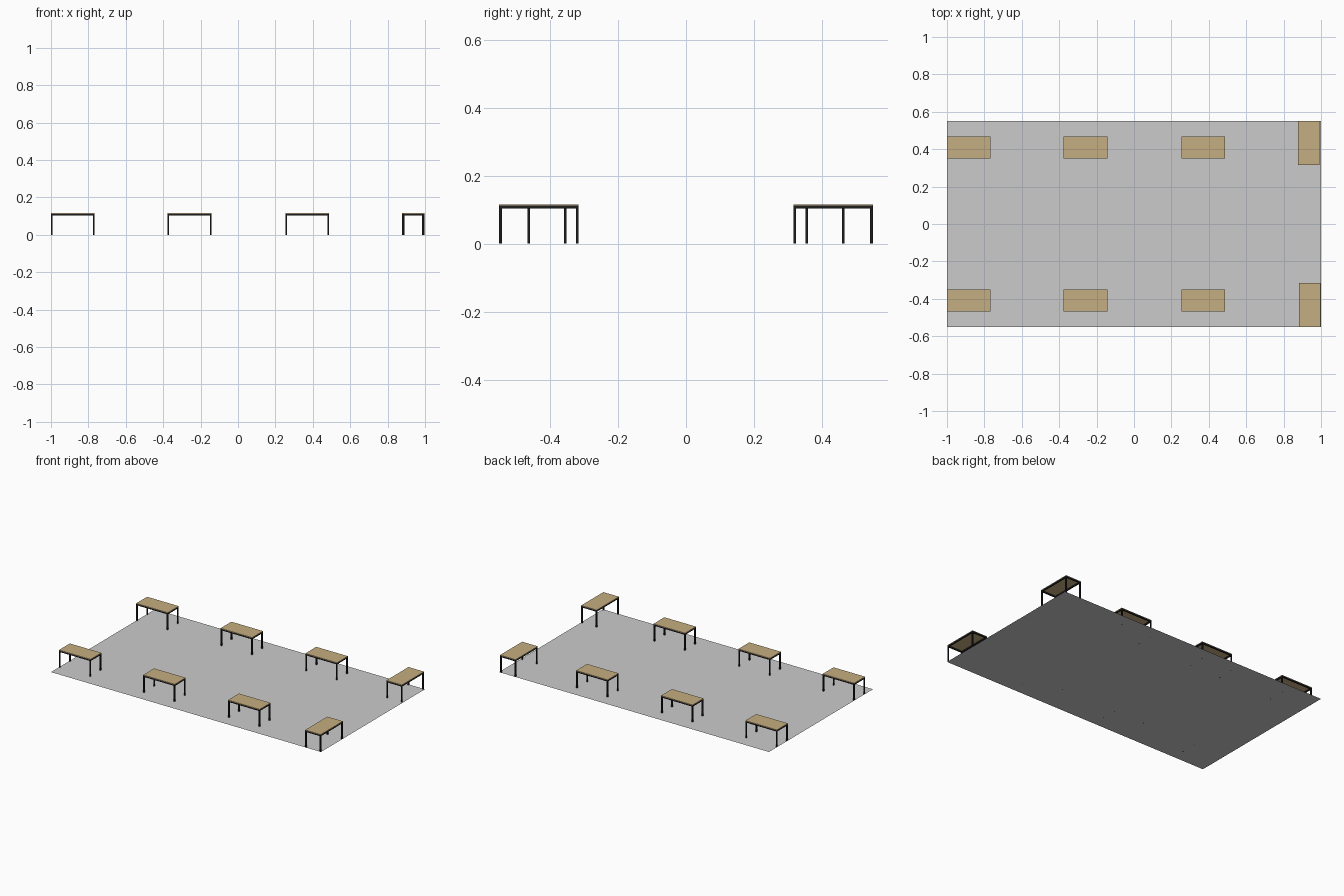
import bpy, bmesh
from mathutils import Matrix, Vector

if "Cube" in bpy.data.objects:
    bpy.data.objects.remove(bpy.data.objects["Cube"])

L, W, H = 0.234, 0.115, 0.116      # table length, width, height
LEG, RAIL, TOP = 0.008, 0.008, 0.004


def material(name, rgb):
    m = bpy.data.materials.new(name)
    m.diffuse_color = (*rgb, 1)
    m.use_nodes = True
    m.node_tree.nodes["Principled BSDF"].inputs["Base Color"].default_value = m.diffuse_color
    return m


black = material("black_metal", (0.012, 0.012, 0.012))
wood = material("light_wood", (0.56, 0.42, 0.22))


def box(bm, lo, hi):
    lo, hi = Vector(lo), Vector(hi)
    mat = Matrix.Translation((lo + hi) / 2) @ Matrix.Diagonal((*(hi - lo), 1))
    bmesh.ops.create_cube(bm, size=1, matrix=mat)


def mesh_from(bm, name, mat=None):
    me = bpy.data.meshes.new(name)
    bm.to_mesh(me)
    bm.free()
    if mat:
        me.materials.append(mat)
    return me


def place(name, me, loc=(0, 0, 0), turned=False):
    ob = bpy.data.objects.new(name, me)
    ob.location = loc
    ob.rotation_euler.z = 1.5707963 if turned else 0
    bpy.context.collection.objects.link(ob)


# Floor sheet
bm = bmesh.new()
bmesh.ops.create_grid(bm, x_segments=1, y_segments=1, size=1,
                      matrix=Matrix.Diagonal((1, 0.55, 1, 1)))
place("floor", mesh_from(bm, "floor"))

# Metal frame: four legs and four rails
bm = bmesh.new()
z1 = H - TOP
z0 = z1 - RAIL
x, y = L / 2, W / 2
for sx in (-1, 1):
    for sy in (-1, 1):
        cx, cy = sx * (x - LEG / 2), sy * (y - LEG / 2)
        box(bm, (cx - LEG / 2, cy - LEG / 2, 0), (cx + LEG / 2, cy + LEG / 2, z1))
for s in (-1, 1):
    cx, cy = s * (x - LEG / 2), s * (y - LEG / 2)
    box(bm, (-x + LEG, cy - LEG / 2, z0), (x - LEG, cy + LEG / 2, z1))
    box(bm, (cx - LEG / 2, -y + LEG, z0), (cx + LEG / 2, y - LEG, z1))
frame = mesh_from(bm, "table_frame", black)

# Wooden top
bm = bmesh.new()
box(bm, (-x, -y, z1), (x, y, H))
top = mesh_from(bm, "table_top", wood)

# Two rows of tables, with the right-hand ones turned into the corners
tables = [(tx, s * 0.409, False) for tx in (-0.883, -0.259, 0.37) for s in (-1, 1)]
tables += [(0.940, -0.433, True), (0.935, 0.433, True)]
for i, (tx, ty, turned) in enumerate(tables, 1):
    place(f"table_frame_{i}", frame, (tx, ty, 0), turned)
    place(f"table_top_{i}", top, (tx, ty, 0), turned)
